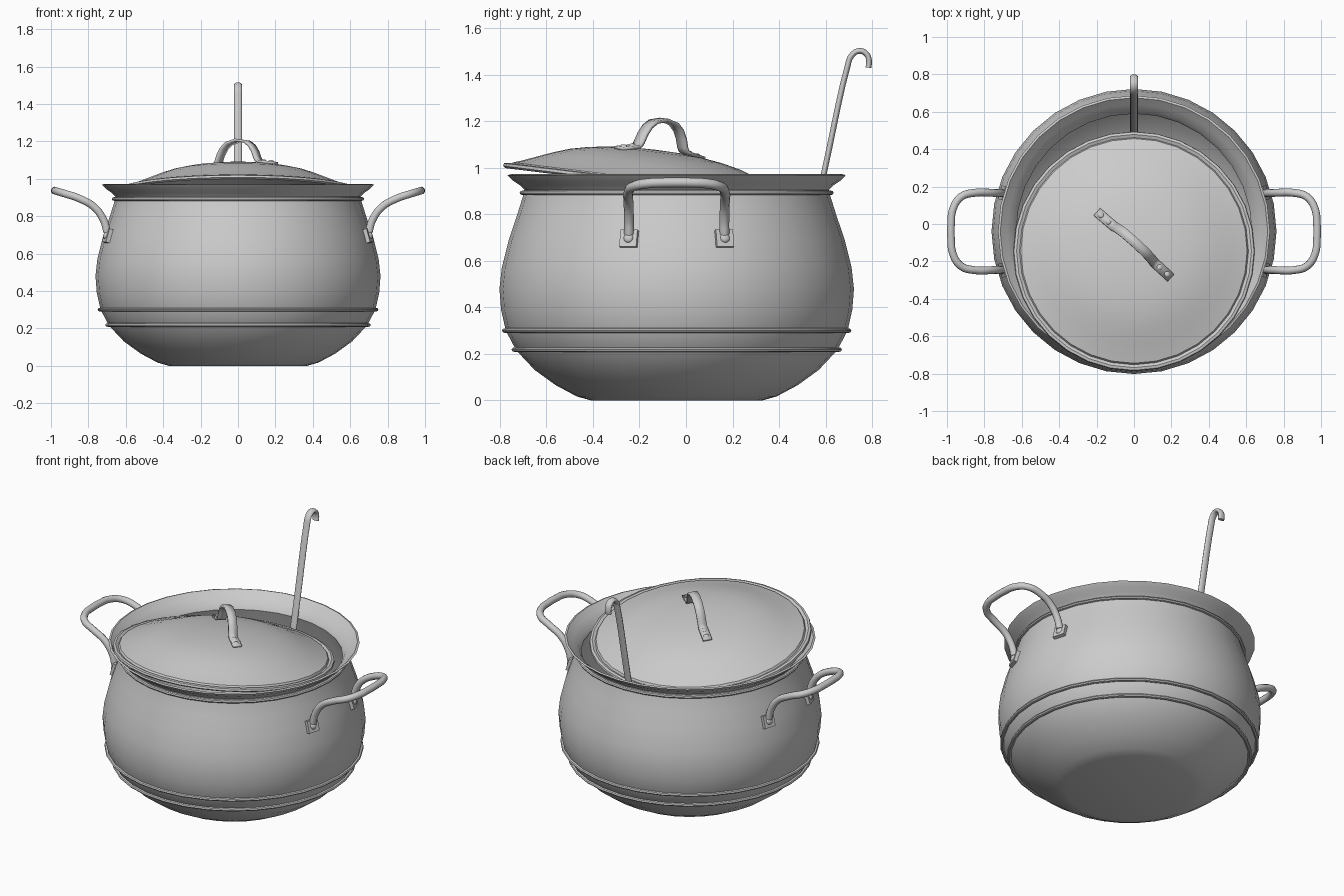
import bpy, bmesh
from math import pi, cos, sin, atan2, radians
from mathutils import Matrix, Vector

if "Cube" in bpy.data.objects:
    bpy.data.objects.remove(bpy.data.objects["Cube"])

CY = -0.04   # pot axis in y
T = Matrix.Translation


def finish(name, bm, mat=Matrix(), angle=35):
    bmesh.ops.recalc_face_normals(bm, faces=bm.faces)
    me = bpy.data.meshes.new(name)
    bm.to_mesh(me)
    bm.free()
    ob = bpy.data.objects.new(name, me)
    bpy.context.collection.objects.link(ob)
    ob.matrix_world = mat
    smooth(ob, angle)
    return ob


def smooth(ob, angle=35):
    bpy.ops.object.select_all(action='DESELECT')
    ob.select_set(True)
    bpy.context.view_layer.objects.active = ob
    bpy.ops.object.shade_smooth_by_angle(angle=radians(angle))


def lathe(name, prof, mat, closed=False, n=32):
    bm = bmesh.new()
    pts = prof + prof[:1] if closed else prof
    vs = [bm.verts.new((r, 0, z)) for r, z in pts]
    es = [bm.edges.new(p) for p in zip(vs, vs[1:])]
    bmesh.ops.spin(bm, geom=vs + es, cent=(0, 0, 0), axis=(0, 0, 1),
                   angle=2 * pi, steps=n)
    bmesh.ops.remove_doubles(bm, verts=bm.verts, dist=1e-4)
    return finish(name, bm, mat)


def tube(name, pts, radius, scale=(1, 1, 1)):
    cu = bpy.data.curves.new(name, 'CURVE')
    cu.dimensions = '3D'
    cu.bevel_depth, cu.bevel_resolution, cu.resolution_u = radius, 3, 5
    cu.use_fill_caps = True
    sp = cu.splines.new('BEZIER')
    sp.bezier_points.add(len(pts) - 1)
    for b, p in zip(sp.bezier_points, pts):
        b.co = p
        b.handle_left_type = b.handle_right_type = 'AUTO'
    ob = bpy.data.objects.new(name, cu)
    bpy.context.collection.objects.link(ob)
    ob.scale = scale
    bpy.ops.object.select_all(action='DESELECT')
    ob.select_set(True)
    bpy.context.view_layer.objects.active = ob
    bpy.ops.object.convert(target='MESH')
    smooth(bpy.context.object, 45)


def rivet(name, mat, r, h):
    bm = bmesh.new()
    bmesh.ops.create_uvsphere(bm, u_segments=12, v_segments=8, radius=1)
    bmesh.ops.scale(bm, vec=(r, r, h), verts=bm.verts)
    finish(name, bm, mat)


# Pot body: outer wall, flared rim, inner wall
axis = T((0, CY, 0))
lathe("pot_body", [
    (0, 0), (.37, 0), (.43, .017), (.52, .065), (.61, .13), (.69, .215),
    (.735, .30), (.755, .39), (.762, .48), (.752, .57), (.722, .69),
    (.685, .80), (.66, .88), (.655, .905), (.675, .925), (.705, .945),
    (.727, .968), (.715, .972), (.68, .94), (.645, .91), (.63, .88),
    (.66, .79), (.72, .57), (.732, .48), (.705, .30), (.66, .22),
    (.50, .085), (.37, .03), (0, .03)], axis)

# Raised bands
for name, r, z in (("lower_band", .697, .218), ("middle_band", .738, .30),
                   ("neck_band", .662, .892)):
    ring = [(r + .013 * cos(a * pi / 4), z + .01 * sin(a * pi / 4)) for a in range(8)]
    lathe(name, ring, axis, closed=True)

# Tilted lid
lid = T((0, -.147, .923)) @ Matrix.Rotation(radians(-7), 4, 'X')
lathe("lid", [
    (0, .155), (.10, .153), (.20, .145), (.29, .132), (.37, .114), (.44, .09),
    (.51, .062), (.57, .038), (.605, .026), (.612, .014), (.628, .022),
    (.642, .018), (.645, .006), (.635, -.002), (.60, .004), (.50, .05),
    (.36, .1), (.2, .13), (0, .14)], lid)

# Lid handle: bent strap with riveted feet
grip = lid @ T((0, .018, 0)) @ Matrix.Rotation(radians(-42), 4, 'Z')
half = [(.265, .143), (.165, .158), (.15, .165), (.14, .18), (.125, .215),
        (.1, .25), (.065, .274), (0, .287)]
path = [(-s, h) for s, h in half] + [(s, h) for s, h in half[-2::-1]]
bm = bmesh.new()
rows = [[bm.verts.new((s, y, h)) for y in (-.026, .026)] for s, h in path]
for a, b in zip(rows, rows[1:]):
    bm.faces.new((a[0], b[0], b[1], a[1]))
strap = finish("lid_handle", bm, grip)
mod = strap.modifiers.new("thickness", 'SOLIDIFY')
mod.thickness, mod.offset = .014, 0
for s in (-.237, -.183, .183, .237):
    rivet("lid_rivet", grip @ T((s, 0, .163 - (abs(s) - .165) * .15)), .016, .009)

# Side handles with riveted plates
arm = [(.70, .205, .715), (.717, .205, .775), (.765, .207, .845),
       (.85, .207, .895), (.925, .185, .920), (.968, .12, .933), (.978, .04, .936)]
for side, sx in (("right", 1), ("left", -1)):
    pts = [(sx * x, CY + y, z) for x, y, z in arm]
    pts += [(sx * x, CY - y, z) for x, y, z in reversed(arm)]
    tube(side + "_handle", pts, .021)
    for sy in (1, -1):
        x, y = sx * .697, sy * .205
        plate = (T((x, y + CY, .695)) @ Matrix.Rotation(atan2(y, x), 4, 'Z')
                 @ Matrix.Rotation(radians(-16), 4, 'Y'))
        bm = bmesh.new()
        bmesh.ops.create_cube(bm, size=1)
        bmesh.ops.scale(bm, vec=(.022, .076, .075), verts=bm.verts)
        finish(side + "_handle_plate", bm, plate)
        rivet(side + "_handle_rivet",
              plate @ T((.011, 0, 0)) @ Matrix.Rotation(pi / 2, 4, 'Y'), .021, .012)

# Ladle: hooked handle, with its bowl hidden in the pot
tube("ladle_handle", [
    (0, .422, .2), (0, .595, .985), (0, .693, 1.43), (0, .712, 1.482),
    (0, .745, 1.502), (0, .777, 1.487), (0, .787, 1.455), (0, .784, 1.43)],
    .013, (1.7, 1, 1))
bowl = [(.13 * sin(radians(a)), -.11 * cos(radians(a))) for a in range(0, 91, 15)]
bowl += [(.118 * sin(radians(a)), -.1 * cos(radians(a))) for a in range(90, -1, -15)]
lathe("ladle_bowl", bowl, T((0, .295, .21)), n=20)
